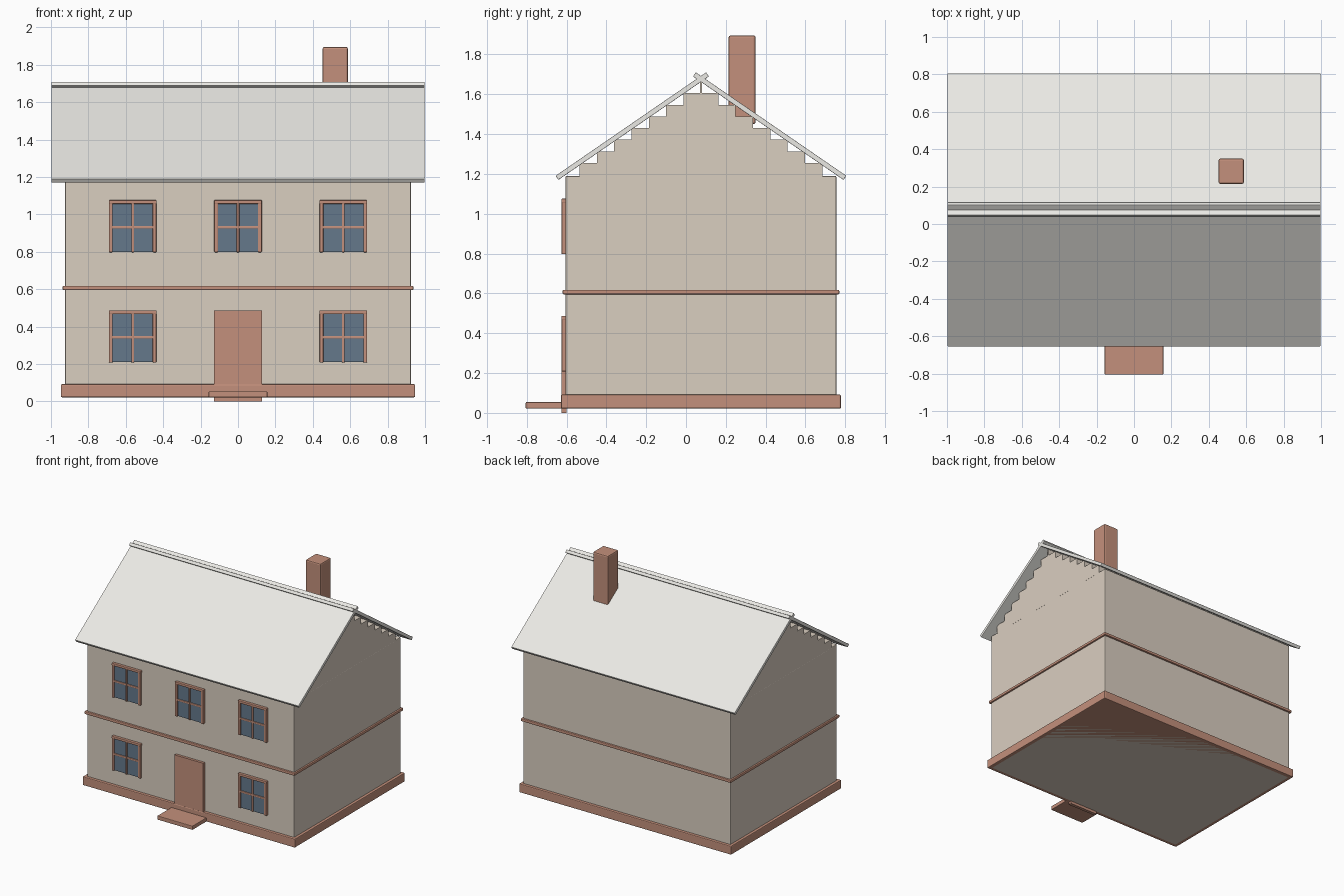
import bpy
from math import radians

if "Cube" in bpy.data.objects:
    bpy.data.objects.remove(bpy.data.objects["Cube"])


def material(name, rgb):
    m = bpy.data.materials.new(name)
    m.diffuse_color = (*rgb, 1)
    m.use_nodes = True
    m.node_tree.nodes["Principled BSDF"].inputs["Base Color"].default_value = m.diffuse_color
    return m


WALL = material("plaster", (0.70, 0.62, 0.53))
TRIM = material("terracotta", (0.55, 0.28, 0.20))
GLASS = material("glass", (0.13, 0.19, 0.26))
ROOF = material("pale_roof", (0.83, 0.82, 0.78))


def box(name, x, y, z, mat, bevel=0.0, tilt=0.0):
    """Box from (min, max) ranges on each axis, optionally tilted about x."""
    r = (x, y, z)
    bpy.ops.mesh.primitive_cube_add(size=1, location=[(a + b) / 2 for a, b in r])
    o = bpy.context.object
    o.name = name
    o.scale = [b - a for a, b in r]
    bpy.ops.object.transform_apply(location=False, rotation=False, scale=True)
    o.rotation_euler.x = tilt
    o.data.materials.append(mat)
    if bevel:
        mod = o.modifiers.new("bevel", 'BEVEL')
        mod.width = bevel
        mod.segments = 2
    return o


MID = 0.075  # y of the ridge

# Plinth, walls and the band between the storeys
box("plinth", (-0.947, 0.947), (-0.628, 0.778), (0.022, 0.092), TRIM, 0.006)
box("walls", (-0.925, 0.925), (-0.605, 0.755), (0.022, 1.19), WALL, 0.006)
box("floor_band", (-0.938, 0.938), (-0.62, 0.77), (0.595, 0.618), TRIM, 0.006)

# Door and doorstep
box("door", (-0.128, 0.128), (-0.626, -0.60), (0.0, 0.485), TRIM)
box("doorstep", (-0.157, 0.157), (-0.805, -0.61), (0.022, 0.054), TRIM, 0.004)


# Windows: glass pane, three uprights, top rail and middle rail
def window(name, cx, z0):
    box(name + "_glass", (cx - 0.115, cx + 0.115), (-0.615, -0.60),
        (z0 + 0.003, z0 + 0.268), GLASS)
    for i, dx in enumerate((-0.117, 0, 0.117)):
        w = 0.007 if dx == 0 else 0.01
        box(f"{name}_upright_{i}", (cx + dx - w, cx + dx + w), (-0.625, -0.60),
            (z0, z0 + 0.275), TRIM, 0.004)
    box(name + "_top_rail", (cx - 0.128, cx + 0.128), (-0.626, -0.60),
        (z0 + 0.259, z0 + 0.279), TRIM, 0.004)
    box(name + "_middle_rail", (cx - 0.12, cx + 0.12), (-0.623, -0.60),
        (z0 + 0.127, z0 + 0.142), TRIM, 0.004)


for cx in (-0.563, 0, 0.563):
    window("upper_window", cx, 0.797)
    if cx:
        window("lower_window", cx, 0.208)

# Stepped gable courses
STEP = 0.0583
for i in range(8):
    h = max(0.61 * (1 - i / 7), 0.005)
    z = 1.197 + i * STEP
    box(f"gable_course_{i}", (-0.925, 0.925), (MID - h, MID + h),
        (z if i else 1.185, z + STEP), WALL)

# Roof slabs crossing at the ridge
for name, s in (("front_roof", -1), ("back_roof", 1)):
    y = MID + s * 0.345
    box(name, (-0.998, 0.998), (y - 0.4585, y + 0.4585), (1.4275, 1.4525),
        ROOF, 0.003, -s * radians(34.5))

# Chimney
box("chimney", (0.452, 0.588), (0.214, 0.35), (1.45, 1.895), TRIM, 0.01)
